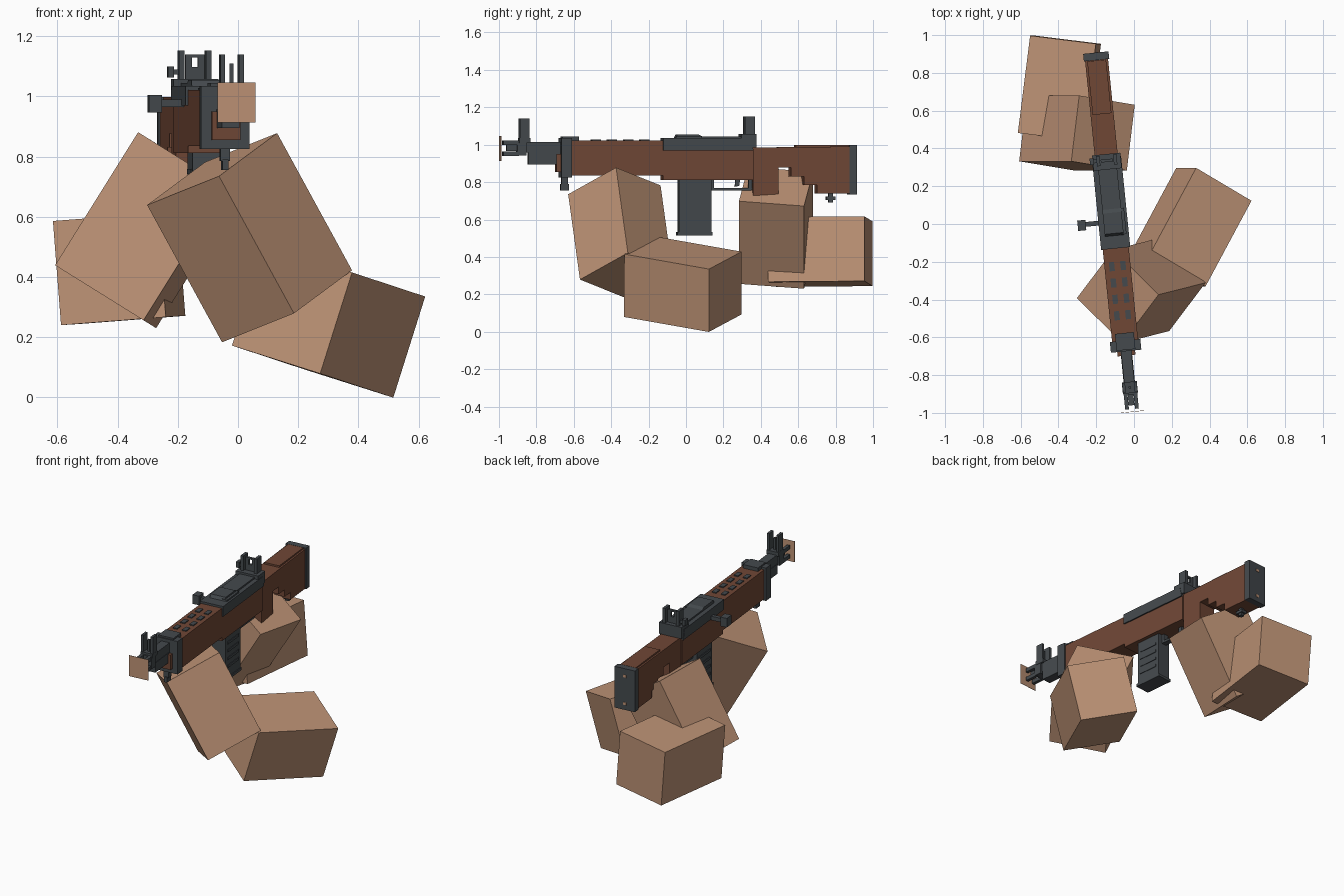
import bpy, bmesh, math
from mathutils import Matrix, Vector

if "Cube" in bpy.data.objects:
    bpy.data.objects.remove(bpy.data.objects["Cube"])


def material(name, rgb):
    m = bpy.data.materials.new(name)
    m.use_nodes = True
    m.diffuse_color = (*rgb, 1)
    m.node_tree.nodes["Principled BSDF"].inputs["Base Color"].default_value = (*rgb, 1)
    return m


SKIN = material("skin tan", (0.515, 0.292, 0.181))
WOOD = material("wood brown", (0.162, 0.063, 0.036))
METAL = material("gunmetal grey", (0.058, 0.067, 0.074))

# The gun is modelled straight along y, then turned as a whole
GUN = Matrix.Translation((-0.11, 0, 0)) @ Matrix.Rotation(math.radians(5.8), 4, "Z")


def finish(name, bm, mat, matrix):
    bmesh.ops.recalc_face_normals(bm, faces=bm.faces)
    me = bpy.data.meshes.new(name)
    bm.to_mesh(me)
    bm.free()
    me.materials.append(mat)
    ob = bpy.data.objects.new(name, me)
    ob.matrix_world = matrix
    bpy.context.collection.objects.link(ob)
    return ob


def box(name, mat, x, y, z):
    """Gun block between (min, max) pairs; a single x means a centred width."""
    if not isinstance(x, tuple):
        x = (-x / 2, x / 2)
    spans = (x, y, z)
    size = [b - a for a, b in spans]
    mid = Vector([(a + b) / 2 for a, b in spans])
    bm = bmesh.new()
    bmesh.ops.create_cube(bm, size=1, matrix=Matrix.Translation(mid) @ Matrix.Diagonal((*size, 1)))
    return finish(name, bm, mat, GUN)


def profile(name, mat, width, points):
    """Side outline in (y, z) extruded across x."""
    bm = bmesh.new()
    face = bm.faces.new([bm.verts.new((-width / 2, y, z)) for y, z in points])
    out = bmesh.ops.extrude_face_region(bm, geom=[face])["geom"]
    bmesh.ops.translate(bm, vec=(width, 0, 0), verts=[v for v in out if isinstance(v, bmesh.types.BMVert)])
    return finish(name, bm, mat, GUN)


def arm(name, corner, a, b, c):
    """Block spanned by three edge vectors from one corner."""
    a, b, c = Vector(a), Vector(b), Vector(c)
    basis = Matrix((a, b, c)).transposed().to_4x4()
    bm = bmesh.new()
    bmesh.ops.create_cube(bm, size=1)
    bm.transform(Matrix.Translation(Vector(corner) + (a + b + c) / 2) @ basis)
    return finish(name, bm, SKIN, Matrix.Identity(4))


# Arms
arm("left_forearm", (-0.063, -0.63, 0.735), (-0.239, 0.238, -0.096), (0.193, 0.256, 0.143), (0.249, 0.063, -0.456))
arm("left_upper_arm", (0.379, -0.33, 0.415), (0.243, 0.453, -0.08), (-0.106, -0.001, -0.336), (-0.293, 0.174, 0.093))
arm("right_forearm", (-0.332, 0.332, 0.881), (0.042, 0.348, -0.026), (0.294, -0.049, -0.183), (-0.276, 0, -0.442))
arm("right_upper_arm", (-0.55, 0.997, 0.59), (0.348, -0.043, 0.027), (0.027, 0, -0.346), (-0.065, -0.515, -0.004))

# Muzzle plate
box("muzzle_plate", SKIN, (-0.06, 0.067), (-1.0, -0.998), (0.914, 1.047))

# Barrel, muzzle prongs and gas tube
box("barrel", METAL, 0.055, (-0.9, -0.66), (0.957, 1.015))
box("muzzle_collar", METAL, 0.075, (-0.91, -0.86), (0.942, 1.022))
for sx in (-1, 1):
    for z in (0.952, 1.01):
        box("muzzle_prong", METAL, (sx * 0.026 - 0.01, sx * 0.026 + 0.01), (-0.985, -0.9), (z - 0.012, z + 0.012))
box("muzzle_core", METAL, 0.03, (-0.965, -0.9), (0.965, 0.998))
box("gas_tube", METAL, 0.06, (-0.85, -0.66), (0.895, 0.957))

# Front sight
box("front_sight_base", METAL, 0.08, (-0.9, -0.84), (1.01, 1.035))
for sx in (-1, 1):
    box("front_sight_ear", METAL, (sx * 0.031 - 0.008, sx * 0.031 + 0.008), (-0.895, -0.845), (1.03, 1.14))
box("front_sight_pin", METAL, 0.012, (-0.876, -0.864), (1.03, 1.11))

# Handguard and its cap
box("handguard_nose", WOOD, 0.095, (-0.7, -0.67), (0.855, 0.95))
box("handguard_cap", METAL, 0.162, (-0.677, -0.62), (0.825, 1.035))
box("handguard_cap_top", METAL, 0.1, (-0.67, -0.58), (1.0, 1.045))
box("front_swivel", METAL, 0.032, (-0.67, -0.635), (0.785, 0.83))
box("front_swivel_foot", METAL, 0.02, (-0.675, -0.63), (0.755, 0.79))
box("handguard", WOOD, 0.138, (-0.622, -0.13), (0.835, 1.022))
for sx in (-1, 1):
    for row in range(4):
        y = -0.485 + row * 0.087
        box("vent", METAL, (sx * 0.03 - 0.014, sx * 0.03 + 0.014), (y - 0.024, y + 0.024), (1.02, 1.028))

# Receiver
box("receiver_body", WOOD, 0.138, (-0.13, 0.355), (0.812, 0.975))
profile("receiver_cover", METAL, 0.155,
        [(-0.13, 0.97), (0.355, 0.97), (0.34, 1.035), (-0.13, 1.035)])
profile("top_cover", METAL, 0.1,
        [(-0.065, 1.03), (-0.05, 1.055), (0.06, 1.055), (0.08, 1.045), (0.3, 1.045), (0.32, 1.03)])
box("ejection_cover", METAL, (0.03, 0.065), (-0.06, 0.08), (1.03, 1.045))
box("charging_shaft", METAL, (-0.16, -0.07), (0.0, 0.025), (0.965, 0.99))
box("charging_knob", METAL, (-0.188, -0.145), (-0.018, 0.037), (0.947, 1.005))

# Rear sight with its open aperture
box("rear_sight_base", METAL, 0.15, (0.29, 0.372), (0.985, 1.058))
for sx in (-1, 1):
    box("rear_sight_ear", METAL, (sx * 0.045 - 0.009, sx * 0.045 + 0.009), (0.312, 0.366), (1.05, 1.152))
    box("aperture_side", METAL, (sx * 0.021 - 0.011, sx * 0.021 + 0.011), (0.33, 0.345), (1.05, 1.14))
for z0, z1 in ((1.05, 1.098), (1.13, 1.14)):
    box("aperture_bar", METAL, 0.03, (0.33, 0.345), (z0, z1))
box("sight_knob_shaft", METAL, (-0.075, -0.05), (0.33, 0.35), (1.072, 1.09))
box("sight_knob", METAL, (-0.09, -0.07), (0.322, 0.357), (1.063, 1.1))

# Magazine
box("magazine", METAL, 0.09, (-0.042, 0.132), (0.525, 0.83))
box("magazine_floor", METAL, 0.1, (-0.05, 0.138), (0.515, 0.532))
for i in range(4):
    z = 0.6 + i * 0.05
    box("magazine_rib", METAL, 0.098, (-0.02, 0.11), (z - 0.008, z + 0.008))

# Trigger and guard
box("trigger_guard", METAL, 0.035, (0.13, 0.35), (0.754, 0.768))
box("guard_front", METAL, 0.035, (0.132, 0.15), (0.76, 0.815))
box("guard_rear", METAL, 0.035, (0.335, 0.355), (0.76, 0.815))
profile("trigger", METAL, 0.018,
        [(0.265, 0.815), (0.29, 0.815), (0.285, 0.78), (0.262, 0.775)])

# Stock with stepped underside and grip
profile("stock", WOOD, 0.122,
        [(0.35, 0.985), (0.875, 0.99), (0.875, 0.738), (0.698, 0.738), (0.698, 0.785),
         (0.628, 0.785), (0.628, 0.83), (0.558, 0.83), (0.558, 0.877), (0.492, 0.877),
         (0.492, 0.735), (0.355, 0.727)])
box("cheek_rest", WOOD, 0.1, (0.585, 0.87), (0.98, 0.998))
box("butt_plate", METAL, 0.135, (0.872, 0.912), (0.735, 0.998))
for z in (0.775, 0.95):
    box("butt_screw", SKIN, 0.022, (0.91, 0.914), (z - 0.008, z + 0.008))
box("rear_swivel", METAL, 0.025, (0.765, 0.79), (0.69, 0.74))
box("rear_swivel_foot", METAL, 0.04, (0.752, 0.802), (0.705, 0.722))
